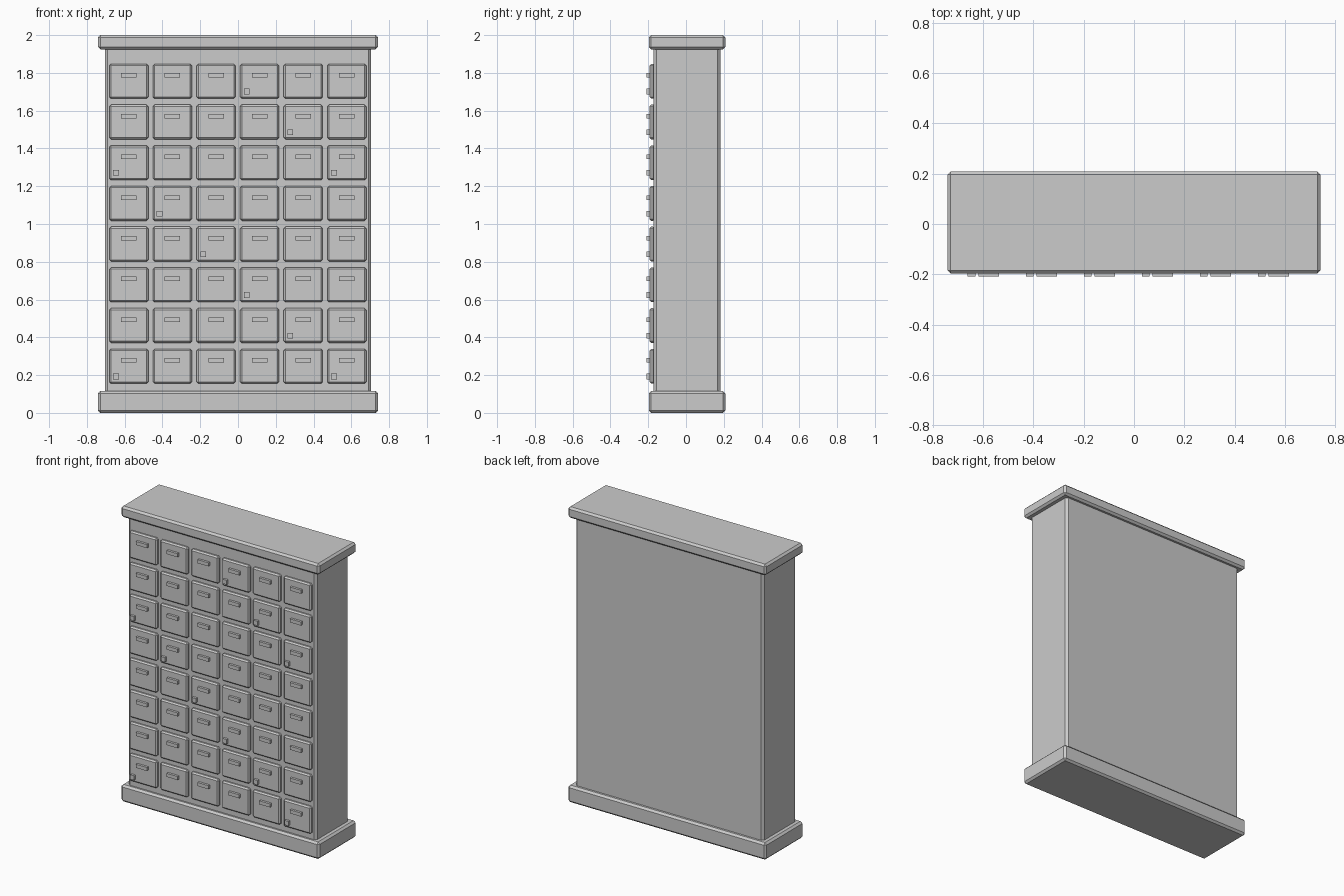
import bpy

if "Cube" in bpy.data.objects:
    bpy.data.objects.remove(bpy.data.objects["Cube"])


def box(name, x0, x1, y0, y1, z0, z1, bevel=0.0):
    bpy.ops.mesh.primitive_cube_add(size=1, location=((x0 + x1) / 2, (y0 + y1) / 2, (z0 + z1) / 2))
    ob = bpy.context.object
    ob.name = name
    ob.scale = (x1 - x0, y1 - y0, z1 - z0)
    bpy.ops.object.transform_apply(location=False, rotation=False, scale=True)
    if bevel:
        m = ob.modifiers.new("bevel", "BEVEL")
        m.width = bevel
        m.segments = 1
    return ob


# Carcass with plinth and cornice
box("cabinet_body", -0.705, 0.705, -0.172, 0.182, 0.06, 1.96, 0.015)
box("plinth", -0.742, 0.742, -0.197, 0.209, 0.0, 0.115, 0.013)
box("cornice", -0.742, 0.742, -0.197, 0.209, 1.925, 2.0, 0.013)

# Grid of drawers with label pulls, and a lock on some of them
COLS, ROWS = 6, 8
locks = {(0, 0), (5, 0), (4, 1), (3, 2), (2, 3), (1, 4), (0, 5), (5, 5), (4, 6), (3, 7)}
for r in range(ROWS):
    z = 0.247 + r * 0.2155
    for c in range(COLS):
        x = -0.578 + c * 0.2308
        box(f"drawer_{r}_{c}", x - 0.103, x + 0.103, -0.193, -0.165, z - 0.092, z + 0.092, 0.009)
        box(f"pull_{r}_{c}", x - 0.041, x + 0.041, -0.209, -0.185, z + 0.019, z + 0.043)
        if (c, r) in locks:
            box(f"lock_{r}_{c}", x - 0.083, x - 0.053, -0.209, -0.185, z - 0.069, z - 0.039)
